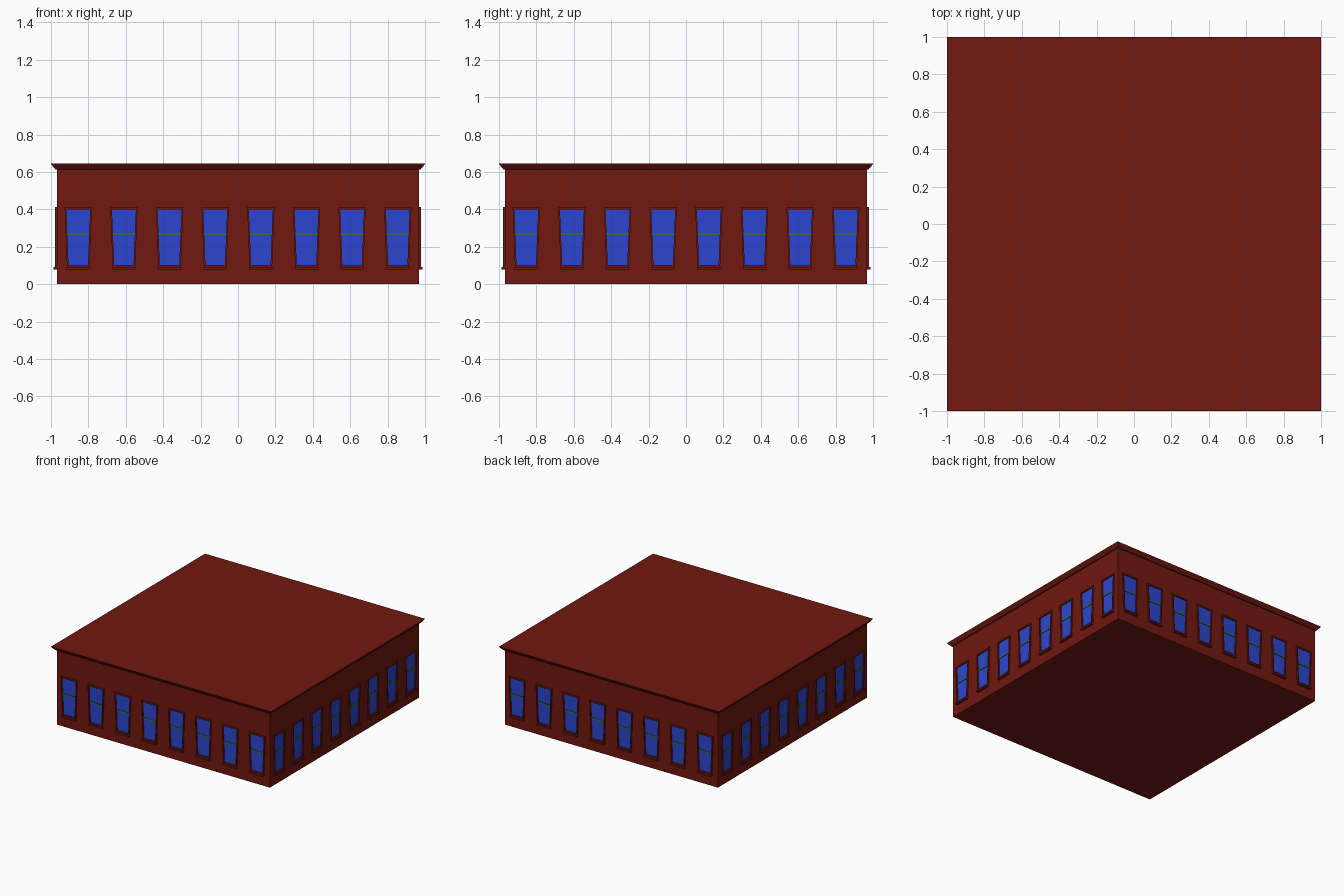
import bpy, bmesh
from math import pi
from mathutils import Matrix, Vector

if "Cube" in bpy.data.objects:
    bpy.data.objects.remove(bpy.data.objects["Cube"])

def material(name, rgb):
    m = bpy.data.materials.new(name)
    m.diffuse_color = (*rgb, 1)
    m.use_nodes = True
    m.node_tree.nodes["Principled BSDF"].inputs["Base Color"].default_value = m.diffuse_color
    return m

BRICK = material("brick_red", (0.165, 0.009, 0.005))
GLASS = material("blue_glass", (0.026, 0.06, 0.62))
GREEN = material("green_bar", (0.03, 0.16, 0.03))
W = 0.967  # wall half width

def finish(name, bm, mat):
    bmesh.ops.recalc_face_normals(bm, faces=bm.faces)
    me = bpy.data.meshes.new(name)
    bm.to_mesh(me)
    bm.free()
    me.materials.append(mat)
    ob = bpy.data.objects.new(name, me)
    bpy.context.collection.objects.link(ob)

def square_loft(name, profile, mat):
    # stack of square rings (half width, z), capped at both ends
    bm = bmesh.new()
    rings = [[bm.verts.new((sx * r, sy * r, z)) for sx, sy in ((-1, -1), (1, -1), (1, 1), (-1, 1))]
             for r, z in profile]
    for a, b in zip(rings, rings[1:]):
        for i in range(4):
            j = (i + 1) % 4
            bm.faces.new((a[i], a[j], b[j], b[i]))
    bm.faces.new(rings[0])
    bm.faces.new(rings[-1])
    finish(name, bm, mat)

def prism(bm, mat4, outline, d0, d1):
    # extrude an (x, z) outline outward from the wall, d0 to d1
    a = [bm.verts.new(mat4 @ Vector((x, -W - d0, z))) for x, z in outline]
    b = [bm.verts.new(mat4 @ Vector((x, -W - d1, z))) for x, z in outline]
    n = len(outline)
    for i in range(n):
        j = (i + 1) % n
        bm.faces.new((a[i], a[j], b[j], b[i]))
    bm.faces.new(a)
    bm.faces.new(b)

def trapezoid(bottom, top, z0, z1):
    return [(-bottom, z0), (bottom, z0), (top, z1), (-top, z1)]

# Eight tapered windows on each of the four walls
places = [Matrix.Rotation(k * pi / 2, 4, 'Z') @ Matrix.Translation(((i - 3.5) * 0.244, 0, 0))
          for k in range(4) for i in range(8)]

def window_part(name, outlines, d0, d1, mat):
    bm = bmesh.new()
    for m in places:
        for o in outlines:
            prism(bm, m, o, d0, d1)
    finish(name, bm, mat)

# Main block and flared cornice
square_loft("walls", [(W, 0), (W, 0.616)], BRICK)
square_loft("cornice", [(W, 0.614), (0.977, 0.614), (0.998, 0.640), (1.0, 0.645)], BRICK)

# Window frames: two slanted jambs, a head and a bottom rail
jamb = [(0.052, 0.104), (0.061, 0.104), (0.073, 0.412), (0.064, 0.400)]
window_part("window_frames", [
    jamb, [(-x, z) for x, z in jamb],
    [(-0.064, 0.400), (0.064, 0.400), (0.073, 0.412), (-0.073, 0.412)],
    trapezoid(0.060, 0.061, 0.093, 0.104)], -0.005, 0.011, BRICK)
window_part("window_sills", [trapezoid(0.062, 0.064, 0.080, 0.093)], -0.005, 0.020, BRICK)
window_part("window_glass", [trapezoid(0.052, 0.064, 0.104, 0.400)], -0.005, 0.002, GLASS)
window_part("window_bars", [trapezoid(0.058, 0.059, 0.262, 0.274)], -0.005, 0.006, GREEN)
